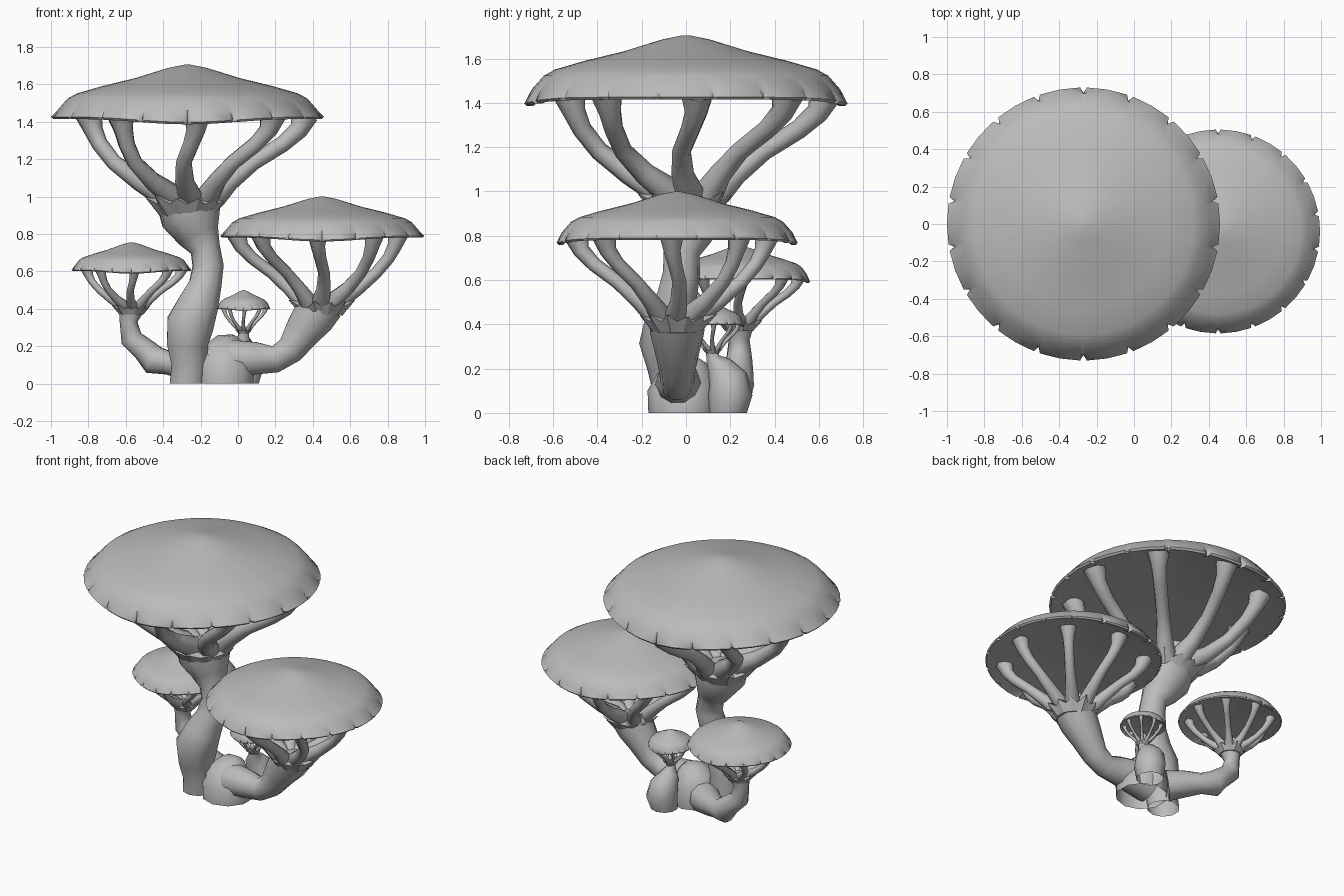
import bpy, bmesh, random
from math import sin, cos, pi, radians
from mathutils import Vector

random.seed(4)
if "Cube" in bpy.data.objects:
    bpy.data.objects.remove(bpy.data.objects["Cube"])

grey = bpy.data.materials.new("plain grey")
grey.use_nodes = True
colour = (0.5, 0.5, 0.5, 1)
grey.diffuse_color = colour
grey.node_tree.nodes["Principled BSDF"].inputs["Base Color"].default_value = colour


def finish(bm, name, angle=40):
    bmesh.ops.recalc_face_normals(bm, faces=bm.faces)
    mesh = bpy.data.meshes.new(name)
    bm.to_mesh(mesh)
    bm.free()
    mesh.materials.append(grey)
    obj = bpy.data.objects.new(name, mesh)
    bpy.context.collection.objects.link(obj)
    bpy.ops.object.select_all(action='DESELECT')
    obj.select_set(True)
    bpy.context.view_layer.objects.active = obj
    bpy.ops.object.shade_smooth_by_angle(angle=radians(angle))


def skin(bm, rings):
    """Join rings of points into a surface, left open where it stands on the ground."""
    loops = [[bm.verts.new(p) for p in ring] for ring in rings]
    n = len(loops[0])
    for a, b in zip(loops, loops[1:]):
        for i in range(n):
            j = (i + 1) % n
            bm.faces.new((a[i], a[j], b[j], b[i]))
    for end in (loops[0], loops[-1]):
        if max(v.co.z for v in end) > .01:
            bm.faces.new(end)


def tube(bm, path, sides):
    """Sweep a round section along points of (x, y, z, radius)."""
    pts = [Vector(p[:3]) for p in path]
    side = Vector((0, 1, 0)) if abs((pts[-1] - pts[0]).y) < 0.2 else Vector((1, 0, 0))
    rings = []
    for i, p in enumerate(pts):
        along = (pts[min(i + 1, len(pts) - 1)] - pts[max(i - 1, 0)]).normalized()
        if p.z == 0:
            along = Vector((0, 0, 1))
        u = (side - along * side.dot(along)).normalized()
        side = u
        v = along.cross(u)
        ring = []
        for k in range(sides):
            a = 2 * pi * k / sides
            q = p + (u * cos(a) + v * sin(a)) * path[i][3]
            q.z = max(q.z, 0)
            ring.append(q)
        rings.append(ring)
    skin(bm, rings)


def stem(name, path):
    bm = bmesh.new()
    tube(bm, path, 10)
    finish(bm, name, 60)


def cap(name, x, y, radius, rim, top):
    """Shallow dome with a scalloped lip drooping at front and back, and a flat underside."""
    h = top - rim
    # radius share, height share, whether the ring follows the scallops
    profile = [(0.02, 1, 0), (0.14, .94, 0), (.38, .75, 0), (.62, .6, 0), (.81, .46, 0),
               (.88, .36, 0), (.955, .14, 0), (1, .02, 1), (.985, -.02, 1), (.86, .03, 0),
               (.02, .03, 0)]
    angles = [radians(k * 20 + d) for k in range(18) for d in (-8.6, 0, 8.6, 10)]
    rings = []
    for r, z, lip in profile:
        ring = []
        for i, a in enumerate(angles):
            rr = r * radius * (.96 if lip and i % 4 == 3 else 1)
            droop = lip * .1 * h * sin(a) ** 8
            ring.append((x + rr * cos(a), y + rr * sin(a), rim + z * h - droop))
        rings.append(ring)
    bm = bmesh.new()
    skin(bm, rings)
    finish(bm, name, 45)


def ribs(name, x, y, radius, rim, low, lean):
    """Eight bent struts that flare out under the cap, their tops leaning one way."""
    bm = bmesh.new()
    h = rim - low
    # reach, height share, share of the lean, thickness
    course = [(.06, -.22, .4, .08), (.18, -.02, .3, .09), (.33, .17, -.3, .07),
              (.51, .42, -.4, .058), (.67, .66, .4, .06), (.75, .84, .9, .07), (.79, 1.04, 1, .1)]
    for k in range(8):
        a = radians(k * 45)
        path = [(x + r * radius * cos(a) + s * lean, y + r * radius * sin(a) + s * lean,
                 low + z * h, t * radius) for r, z, s, t in course]
        tube(bm, path, 8)
    finish(bm, name, 65)


def collar(name, x, y, radius, low):
    """Torn, zigzag ring where the struts leave the stem."""
    bm = bmesh.new()
    rings = []
    for r, z, spike in ((.2, -.16, 0), (.25, -.07, .08), (.2, -.03, 0), (.05, 0, 0)):
        ring = []
        for i in range(24):
            a = 2 * pi * i / 24
            s = spike * (i % 2) * random.uniform(.3, 1.3)
            ring.append((x + (r + s) * radius * cos(a), y + (r + s) * radius * sin(a),
                         low + (z + s * .7) * radius))
        rings.append(ring)
    skin(bm, rings)
    finish(bm, name, 30)


# Caps with struts and collars: x, y, radius, rim, top, collar height, lean of the struts
mushrooms = {
    "large": (-.27, 0, .73, 1.42, 1.705, 1.01, .05),
    "medium": (.45, -.04, .545, .785, 1, .45, -.025),
    "small": (-.57, .24, .32, .605, .755, .42, .015),
    "tiny": (.03, .12, .142, .4, .5, .29, .005),
}
for size, (x, y, radius, rim, top, low, lean) in mushrooms.items():
    cap(size + "_cap", x, y, radius, rim, top)
    ribs(size + "_struts", x, y, radius, rim, low, lean)
    collar(size + "_collar", x, y, radius, low)

# Stems, from the shared root upward
stem("large_stem", [(-.27, -.04, 0, .1), (-.26, -.05, .1, .1), (-.27, -.06, .21, .115),
                    (-.255, -.08, .32, .132), (-.21, -.07, .43, .112), (-.175, -.04, .53, .09),
                    (-.16, -.02, .63, .085), (-.175, -.02, .72, .082), (-.21, 0, .79, .115),
                    (-.25, 0, .89, .165), (-.27, 0, .97, .165)])
stem("medium_stem", [(-.14, -.02, .1, .11), (-.02, -.03, .13, .11), (.1, -.04, .135, .09),
                     (.2, -.04, .13, .075), (.28, -.04, .18, .08), (.34, -.04, .27, .1),
                     (.4, -.04, .35, .12), (.44, -.04, .42, .13)])
stem("small_stem", [(-.2, .08, .08, .1), (-.3, .16, .1, .08), (-.37, .2, .11, .065),
                    (-.45, .23, .125, .08), (-.5, .24, .18, .065), (-.57, .24, .24, .06),
                    (-.585, .24, .33, .048), (-.57, .24, .4, .07)])
stem("tiny_stem", [(.03, .19, 0, .085), (.04, .2, .08, .1), (.03, .19, .15, .09),
                   (.02, .15, .21, .06), (.03, .12, .25, .03), (.03, .12, .29, .03)])
stem("root", [(-.07, -.01, 0, .16), (-.07, -.01, .08, .165), (-.06, .01, .15, .14),
              (-.03, .02, .2, .1), (0, .03, .235, .04)])
